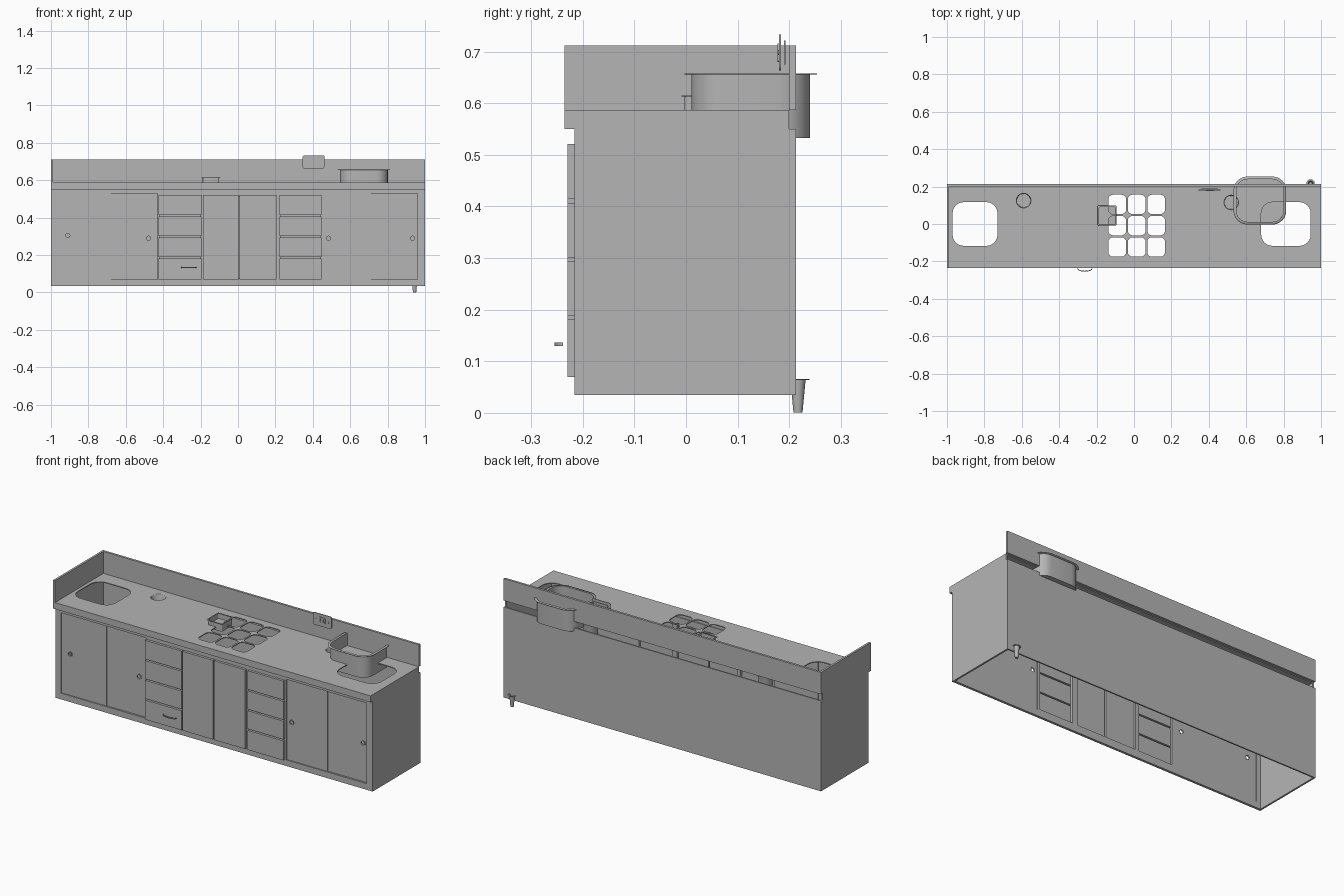
import bpy, bmesh, math
from mathutils import Vector

cube = bpy.data.objects.get("Cube")
if cube:
    bpy.data.objects.remove(cube, do_unlink=True)

GREY = (0.46, 0.46, 0.46, 1)
mat = bpy.data.materials.new("plain_grey")
mat.use_nodes = True
mat.diffuse_color = GREY
mat.node_tree.nodes["Principled BSDF"].inputs["Base Color"].default_value = GREY


def finish(name, bm, smooth=False):
    me = bpy.data.meshes.new(name)
    bm.to_mesh(me)
    bm.free()
    me.materials.append(mat)
    ob = bpy.data.objects.new(name, me)
    bpy.context.collection.objects.link(ob)
    if smooth:
        bpy.ops.object.select_all(action='DESELECT')
        ob.select_set(True)
        bpy.context.view_layer.objects.active = ob
        bpy.ops.object.shade_smooth_by_angle(angle=math.radians(35))
    return ob


def box(name, x0, x1, y0, y1, z0, z1):
    bm = bmesh.new()
    bmesh.ops.create_cube(bm, size=1)
    for v in bm.verts:
        v.co = ((x0 + x1) / 2 + v.co.x * (x1 - x0),
                (y0 + y1) / 2 + v.co.y * (y1 - y0),
                (z0 + z1) / 2 + v.co.z * (z1 - z0))
    return finish(name, bm)


def rect(u0, u1, v0, v1, r=0.0, n=6):
    """Rectangle loop, with rounded corners when r > 0."""
    if r == 0:
        return [(u0, v0), (u1, v0), (u1, v1), (u0, v1)]
    centres = [(u1 - r, v1 - r), (u0 + r, v1 - r), (u0 + r, v0 + r), (u1 - r, v0 + r)]
    return [(cu + r * math.cos((k + i / n) * math.pi / 2),
             cv + r * math.sin((k + i / n) * math.pi / 2))
            for k, (cu, cv) in enumerate(centres) for i in range(n + 1)]


def circle(u, v, r, n=24):
    return [(u + r * math.cos(i * math.tau / n), v + r * math.sin(i * math.tau / n))
            for i in range(n)]


def plate(name, loops, axis, d0, d1):
    """Flat plate from an outline and hole loops, spanning d0 to d1 on axis."""
    bm = bmesh.new()
    up = Vector((0, 0, 1)) if axis == 'z' else Vector((0, 1, 0))
    edges = []
    for loop in loops:
        vs = [bm.verts.new((u, v, d0) if axis == 'z' else (u, d0, v)) for u, v in loop]
        edges += [bm.edges.new((vs[i - 1], vs[i])) for i in range(len(vs))]
    bmesh.ops.triangle_fill(bm, use_beauty=True, edges=edges, normal=up)
    new = bmesh.ops.extrude_face_region(bm, geom=bm.faces[:], use_keep_orig=True)["geom"]
    bmesh.ops.translate(bm, vec=up * (d1 - d0),
                        verts=[g for g in new if isinstance(g, bmesh.types.BMVert)])
    bmesh.ops.recalc_face_normals(bm, faces=bm.faces[:])
    return finish(name, bm, True)


def vessel(name, sections, thickness=0.002):
    """Open vessel lofted through (loop, height) sections, closed at the last."""
    bm = bmesh.new()
    rings = [[bm.verts.new((u, v, z)) for u, v in loop] for loop, z in sections]
    for a, b in zip(rings, rings[1:]):
        for i in range(len(a)):
            bm.faces.new((a[i - 1], a[i], b[i], b[i - 1]))
    bm.faces.new(rings[-1])
    bmesh.ops.recalc_face_normals(bm, faces=bm.faces[:])
    ob = finish(name, bm, True)
    mod = ob.modifiers.new("wall", 'SOLIDIFY')
    mod.thickness = thickness
    mod.offset = 0
    return ob


# Cabinet carcass, open underneath
BASE, TOP, COUNTER = 0.035, 0.55, 0.587
FRONT = -0.216
for side, s in (("left", 1), ("right", -1)):
    xs = sorted((s * 0.99, s))
    box(side + "_end_panel", *xs, FRONT, 0.213, BASE, TOP)
    box(side + "_counter_edge", *xs, -0.235, 0.2, TOP, COUNTER)
box("back_panel", -0.99, 0.99, 0.205, 0.213, BASE, TOP)

# Front frame with openings
pairs = {"right": (-0.965, -0.43), "left": (0.457, 0.96)}
columns = {"right": (-0.425, -0.195), "left": (0.222, 0.447)}
openings = [rect(a, b, 0.07, 0.528) for a, b in pairs.values()]
openings += [rect(a + 0.008, b - 0.008, 0.078, 0.514) for a, b in columns.values()]
openings.append(rect(-0.18, 0.198, 0.078, 0.514))
plate("front_frame", [rect(-0.99, 0.99, BASE, TOP)] + openings, 'y', FRONT, -0.202)

# Sliding doors with round finger pulls
doors = [("right_outer", -0.965, -0.68, -0.91, 0.305, -0.210),
         ("right_inner", -0.69, -0.43, -0.478, 0.29, -0.206),
         ("left_inner", 0.457, 0.71, 0.484, 0.29, -0.210),
         ("left_outer", 0.70, 0.96, 0.933, 0.29, -0.206)]
for name, a, b, kx, kz, y in doors:
    plate(name + "_sliding_door", [rect(a, b, 0.07, 0.528), circle(kx, kz, 0.011)],
          'y', y, y + 0.004)
    plate(name + "_finger_pull", [circle(kx, kz, 0.015), circle(kx, kz, 0.011)],
          'y', y - 0.003, y + 0.005)

# Drawer fronts and middle doors
levels = [0.07, 0.185, 0.297, 0.41, 0.525]
for side, (a, b) in columns.items():
    for i in range(4):
        box(f"{side}_drawer_{i + 1}", a, b, -0.23, FRONT,
            levels[i] + (0.004 if i else 0), levels[i + 1] - 0.004)
box("right_middle_door", -0.188, 0.002, -0.23, FRONT, 0.07, 0.521)
box("left_middle_door", 0.009, 0.206, -0.23, FRONT, 0.07, 0.521)

# Curved drawer handle
arc = [math.pi * i / 12 for i in range(13)]
outer = [(-0.263 + 0.041 * math.cos(t), -0.238 - 0.017 * math.sin(t)) for t in arc]
inner = [(-0.263 + 0.036 * math.cos(t), -0.238 - 0.012 * math.sin(t)) for t in arc]
plate("drawer_handle", [outer + inner[::-1]], 'z', 0.13, 0.136)

# Worktop with basin, cup and grid cut-outs
cup_spots = [(-0.59, 0.125), (0.52, 0.115)]
holes = [rect(-0.97, -0.73, -0.117, 0.117, 0.06), rect(0.68, 0.945, -0.117, 0.117, 0.06)]
holes += [circle(x, y, 0.04) for x, y in cup_spots]
for i in range(3):
    for j in range(3):
        x, y = -0.137 + 0.104 * i, -0.175 + 0.114 * j
        holes.append(rect(x, x + 0.095, y, y + 0.104, 0.025, 4))
plate("worktop", [rect(-0.99, 0.99, -0.225, 0.2)] + holes, 'z', COUNTER - 0.005, COUNTER)
box("front_counter_edge", -0.99, 0.99, -0.235, -0.206, TOP, COUNTER)

# Splashbacks
box("back_splash", -1, 1, 0.2, 0.213, COUNTER, 0.712)
box("side_splash", -1, -0.988, -0.235, 0.2, COUNTER, 0.712)

# Cups sunk in the worktop
for i, (x, y) in enumerate(cup_spots):
    vessel(f"sunken_cup_{i + 1}", [(circle(x, y, 0.041), COUNTER),
                                   (circle(x, y, 0.039), COUNTER - 0.004),
                                   (circle(x, y, 0.037), 0.50)])

# Loose basin and small tray
vessel("basin", [(rect(0.532, 0.814, -0.003, 0.254, 0.074), 0.657),
                 (rect(0.546, 0.80, 0.011, 0.24, 0.06), 0.657),
                 (rect(0.546, 0.80, 0.011, 0.24, 0.06), 0.533)])
vessel("small_tray", [(rect(-0.195, -0.094, -0.009, 0.099, 0.006, 3), 0.614),
                      (rect(-0.188, -0.101, -0.002, 0.092, 0.006, 3), 0.614),
                      (rect(-0.188, -0.101, -0.002, 0.092, 0.006, 3), 0.57)])

# Wall socket
plate("socket_plate", [rect(0.345, 0.463, 0.663, 0.733, 0.01)], 'y', 0.180, 0.184)
plate("socket_backing", [rect(0.36, 0.448, 0.675, 0.722)], 'y', 0.190, 0.193)
slots = [rect(x, x + 0.005, 0.69, 0.708) for x in (0.393, 0.412)]
plate("socket_centre", [rect(0.384, 0.424, 0.68, 0.716, 0.005)] + slots, 'y', 0.177, 0.180)
for i, x in enumerate((0.365, 0.443)):
    plate(f"socket_screw_{i + 1}", [circle(x, 0.698, 0.005, 12)], 'y', 0.178, 0.180)

# Tapered foot
vessel("foot", [(circle(0.944, 0.217, 0.022), 0.065), (circle(0.944, 0.217, 0.014), 0.064),
                (circle(0.944, 0.217, 0.008), 0.001)])
